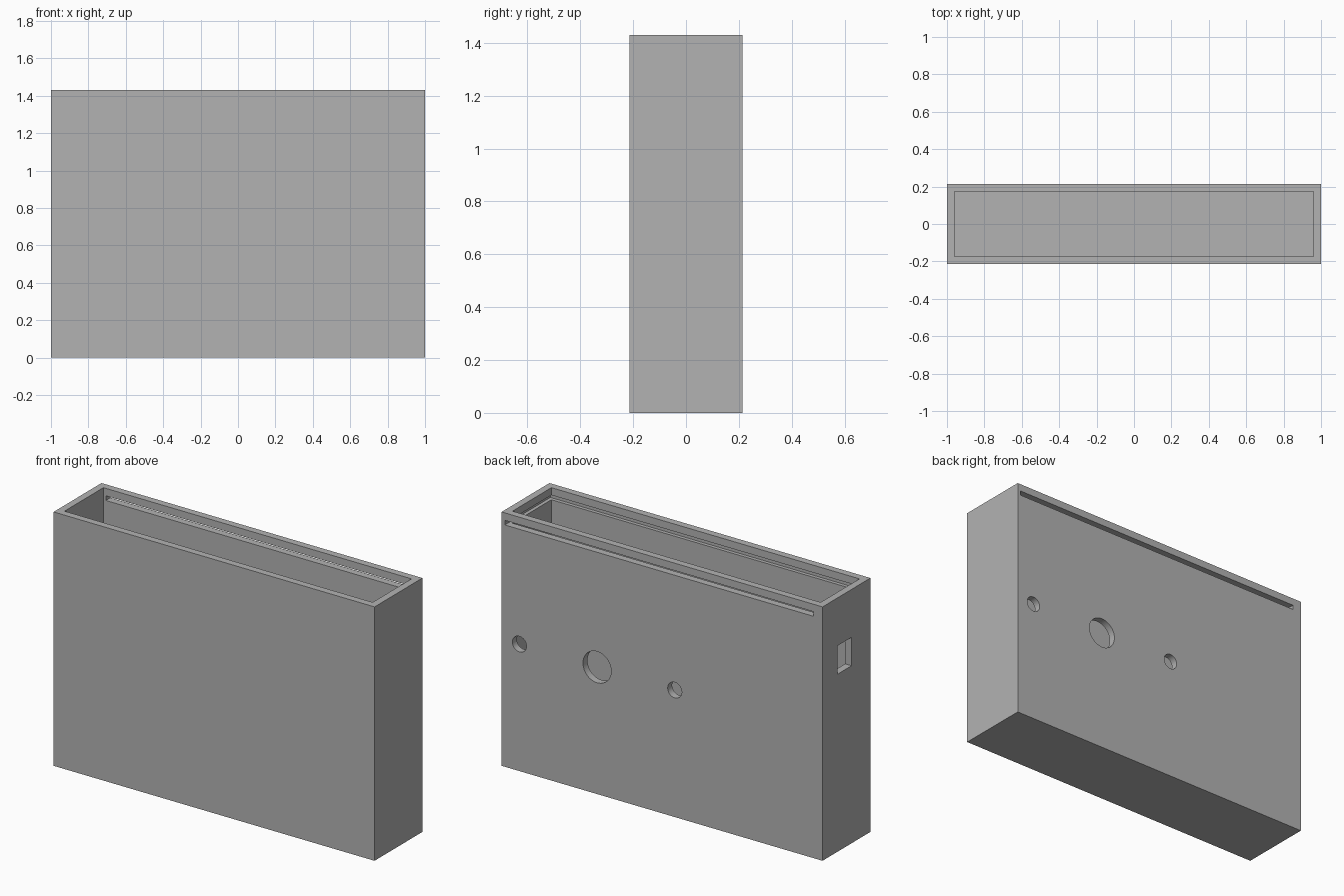
import bpy
import math
from mathutils import Vector

cube = bpy.data.objects.get("Cube")
if cube:
    bpy.data.objects.remove(cube, do_unlink=True)

HALF_X, HALF_Y, HEIGHT, WALL = 1.0, 0.213, 1.43, 0.04


def box(name, low, high):
    """Axis-aligned box between two corners."""
    low, high = Vector(low), Vector(high)
    bpy.ops.mesh.primitive_cube_add(size=1, location=(low + high) / 2)
    obj = bpy.context.object
    obj.name = name
    obj.scale = high - low
    bpy.ops.object.transform_apply(location=True, rotation=True, scale=True)
    return obj


def back_hole(name, x, z, radius):
    """Round cutter through the back wall only."""
    bpy.ops.mesh.primitive_cylinder_add(
        vertices=48, radius=radius, depth=4 * WALL,
        location=(x, HALF_Y, z), rotation=(math.pi / 2, 0, 0))
    bpy.context.object.name = name
    return bpy.context.object


# Outer block of the case
case = box("open_case", (-HALF_X, -HALF_Y, 0), (HALF_X, HALF_Y, HEIGHT))

# Hollow interior, open at the top
cutters = [box("cavity_cutter", (WALL - HALF_X, WALL - HALF_Y, WALL),
               (HALF_X - WALL, HALF_Y - WALL, HEIGHT + 0.2))]

# Lid slot: through the back wall, grooved into the front and left walls
cutters.append(box("lid_slot_cutter", (-0.945, -HALF_Y + WALL / 2, 1.362),
                   (0.98, HALF_Y + 0.1, 1.388)))

# Row of three round holes in the back
centre_x, spacing = 0.405, 0.484
for step, radius in ((-1, 0.044), (0, 0.088), (1, 0.044)):
    cutters.append(back_hole("hole_cutter", centre_x + step * spacing,
                             HEIGHT / 2, radius))

# Rectangular opening in the right end wall
cutters.append(box("side_window_cutter", (-HALF_X - 0.1, -0.045, 1.0),
                   (-HALF_X + 2 * WALL, 0.08, 1.16)))

# Cut every opening, then discard the cutters
bpy.ops.object.select_all(action='DESELECT')
bpy.context.view_layer.objects.active = case
case.select_set(True)
for cutter in cutters:
    cutter.hide_render = True
    cut = case.modifiers.new("cut", 'BOOLEAN')
    cut.operation = 'DIFFERENCE'
    cut.solver = 'EXACT'
    cut.object = cutter
    bpy.ops.object.modifier_apply(modifier=cut.name)
    bpy.data.objects.remove(cutter, do_unlink=True)

# Plain grey material
grey = bpy.data.materials.new("plain_grey")
grey.use_nodes = True
colour = (0.45, 0.45, 0.45, 1)
grey.diffuse_color = colour
grey.node_tree.nodes["Principled BSDF"].inputs["Base Color"].default_value = colour
case.data.materials.clear()
case.data.materials.append(grey)
bpy.ops.object.shade_smooth_by_angle(angle=math.radians(30))
